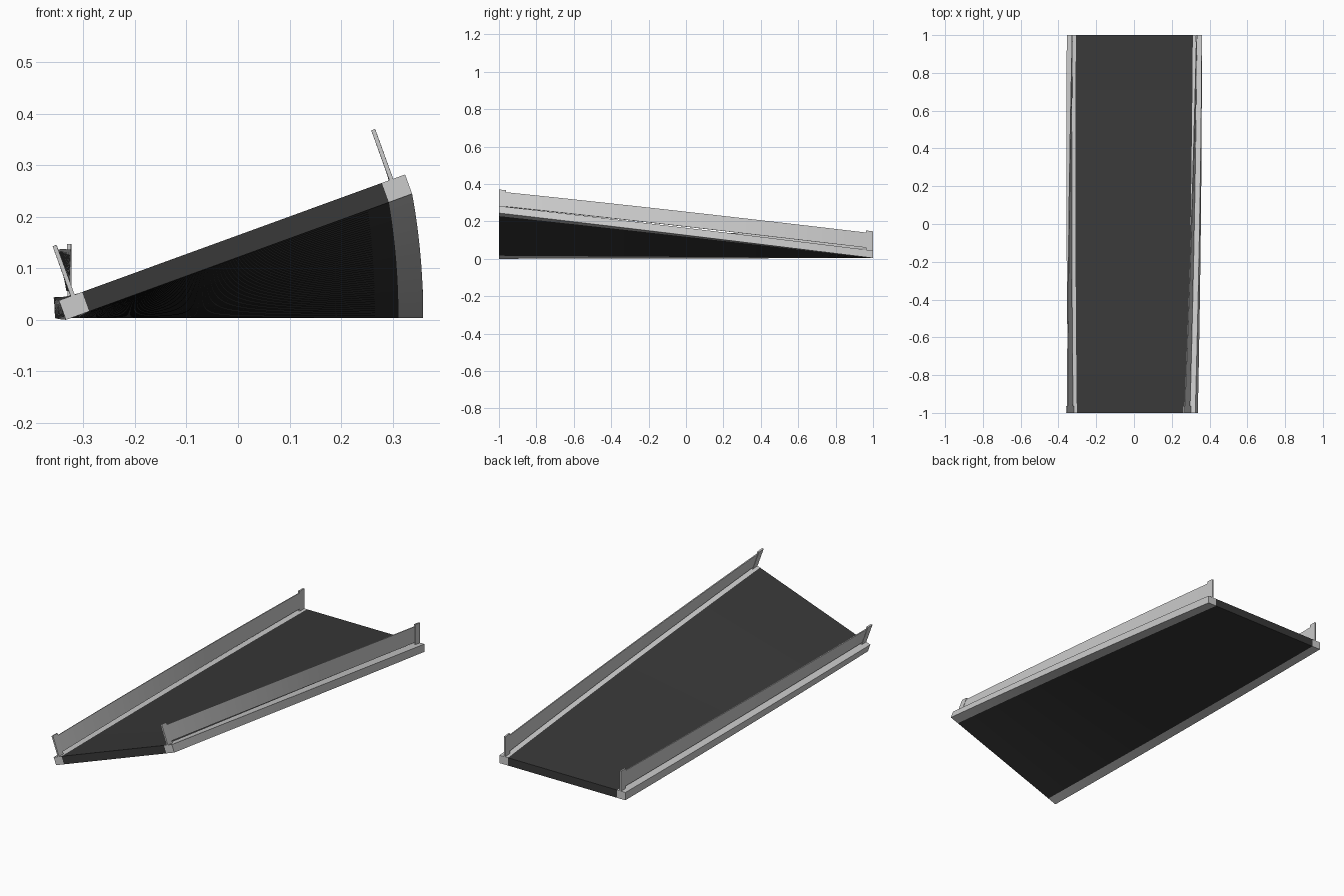
import bpy, bmesh
from math import radians, sin, cos

if "Cube" in bpy.data.objects:
    bpy.data.objects.remove(bpy.data.objects["Cube"])

HALF = 0.3575            # half width of the track
BANK = radians(20)       # bank angle at the front end
THICK = 0.04


def twist(x, y, z):
    """Bank a flat-track point: level at the back, full bank at the front."""
    t = (1 - y) / 2
    a = BANK * t
    lift = 0.004 * (1 - t) + HALF * sin(a)
    return (x * cos(a) - z * sin(a) + 0.002, y, x * sin(a) + z * cos(a) + lift)


def swept_bar(name, x0, x1, z0, z1, y0=-1.0, y1=1.0, steps=48, mat=None):
    """Rectangular section swept along y and twisted with the bank."""
    bm = bmesh.new()
    rings = []
    for i in range(steps + 1):
        y = y0 + (y1 - y0) * i / steps
        section = [(x0, z0), (x1, z0), (x1, z1), (x0, z1)]
        rings.append([bm.verts.new(twist(x, y, z)) for x, z in section])
    for a, b in zip(rings, rings[1:]):
        for j in range(4):
            k = (j + 1) % 4
            bm.faces.new((a[j], a[k], b[k], b[j]))
    bm.faces.new(rings[0])
    bm.faces.new(rings[-1][::-1])
    bmesh.ops.recalc_face_normals(bm, faces=bm.faces)
    mesh = bpy.data.meshes.new(name)
    bm.to_mesh(mesh)
    bm.free()
    ob = bpy.data.objects.new(name, mesh)
    bpy.context.collection.objects.link(ob)
    if mat:
        mesh.materials.append(mat)
    return ob


asphalt = bpy.data.materials.new("asphalt")
asphalt.diffuse_color = (0.04, 0.04, 0.04, 1)
asphalt.use_nodes = True
asphalt.node_tree.nodes["Principled BSDF"].inputs["Base Color"].default_value = asphalt.diffuse_color

# Road deck
CURB = 0.048
swept_bar("road_deck", -HALF + CURB, HALF - CURB, 0, THICK, mat=asphalt)

# Curbs, guard rails and end posts on both sides
for side, s in (("left", -1), ("right", 1)):
    def span(a, b):
        return sorted((s * a, s * b))

    swept_bar(side + "_curb", *span(HALF - CURB, HALF), 0, THICK)
    swept_bar(side + "_guard_rail", *span(0.3265, 0.3315), 0.051, 0.132, -0.97, 0.97)
    for end, y0, y1 in (("front", -1.0, -0.963), ("back", 0.963, 1.0)):
        swept_bar(f"{side}_{end}_post", *span(0.325, 0.333), THICK - 0.002, 0.143,
                  y0, y1, steps=1)
